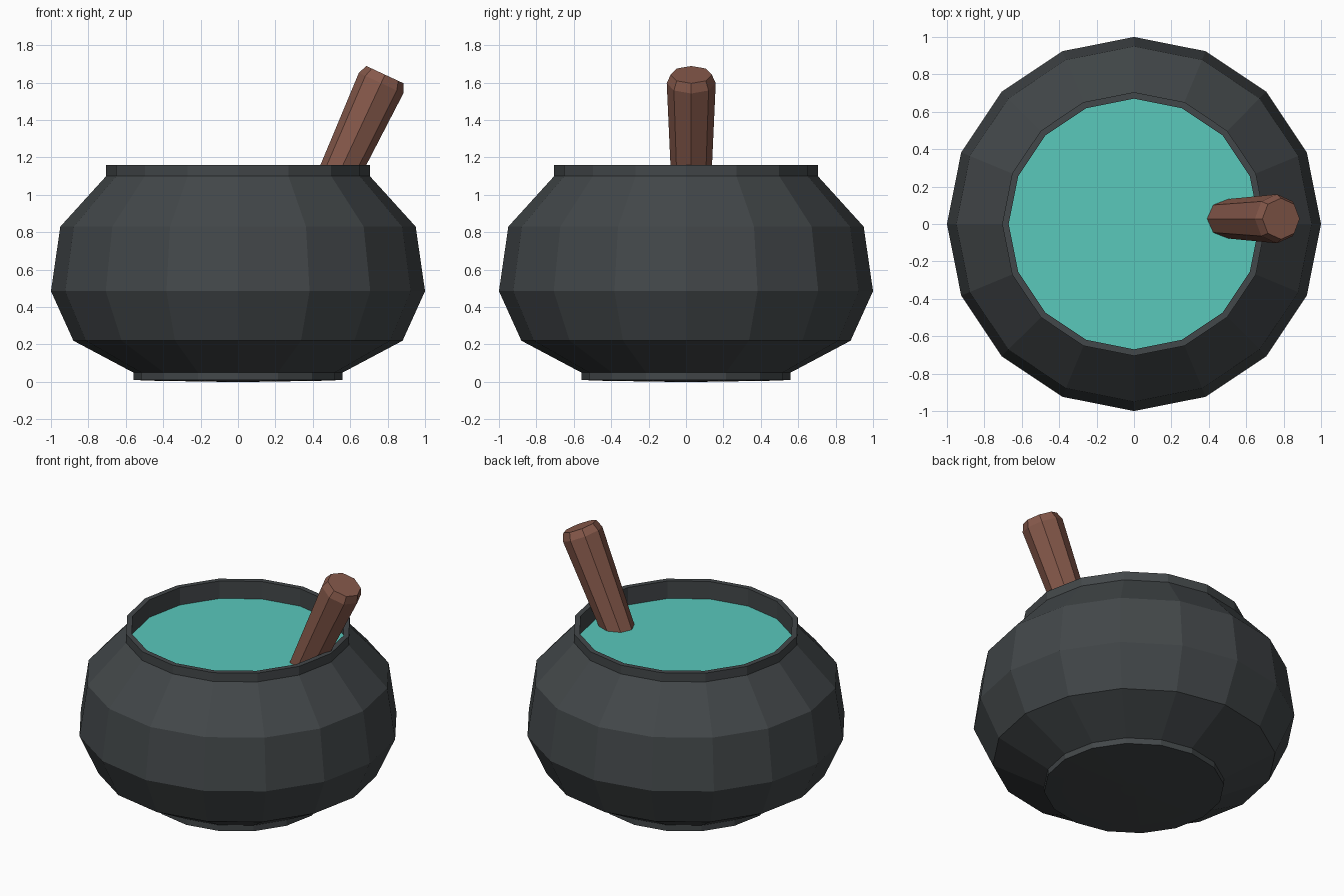
import bpy, bmesh
from math import cos, sin, pi, radians
from mathutils import Matrix

if "Cube" in bpy.data.objects:
    bpy.data.objects.remove(bpy.data.objects["Cube"])


def material(name, rgb):
    m = bpy.data.materials.new(name)
    m.diffuse_color = (*rgb, 1)
    m.use_nodes = True
    m.node_tree.nodes["Principled BSDF"].inputs["Base Color"].default_value = m.diffuse_color
    return m


def lathe(name, profile, sides, mat, cap_start=False, cap_end=False, matrix=None):
    """Flat-shaded solid of revolution from (radius, height) pairs."""
    bm = bmesh.new()
    rings = [[bm.verts.new((r * cos(2 * pi * i / sides), r * sin(2 * pi * i / sides), z))
              for i in range(sides)] for r, z in profile]
    for a, b in zip(rings, rings[1:]):
        for i in range(sides):
            j = (i + 1) % sides
            bm.faces.new((a[i], a[j], b[j], b[i]))
    if cap_start:
        bm.faces.new(rings[0][::-1])
    if cap_end:
        bm.faces.new(rings[-1])
    mesh = bpy.data.meshes.new(name)
    bm.to_mesh(mesh)
    bm.free()
    mesh.materials.append(mat)
    obj = bpy.data.objects.new(name, mesh)
    bpy.context.collection.objects.link(obj)
    if matrix:
        obj.matrix_world = matrix
    return obj


iron = material("dark_iron", (0.055, 0.063, 0.067))
teal = material("teal_liquid", (0.10, 0.58, 0.50))
wood = material("brown_wood", (0.24, 0.10, 0.07))

# Pot: slightly domed base, foot, belly, neck, rim and inner wall
lathe("pot", [(0.08, 0), (0.45, 0.006), (0.56, 0.01), (0.56, 0.05), (0.88, 0.22),
              (1.0, 0.485), (0.95, 0.83), (0.705, 1.10), (0.705, 1.16),
              (0.67, 1.16), (0.67, 1.03)], 16, iron, cap_start=True)

# Liquid surface inside the rim
lathe("liquid", [(0.67, 1.04)], 16, teal, cap_end=True)

# Leaning stirring stick, tapering downward, with a chamfered top
lean = Matrix.Translation((0.765, 0.028, 1.597)) @ Matrix.Rotation(radians(25), 4, 'Y')
lathe("stirring_stick", [(0.098, -0.80), (0.131, 0), (0.11, 0.05)], 8, wood,
      cap_start=True, cap_end=True, matrix=lean)
